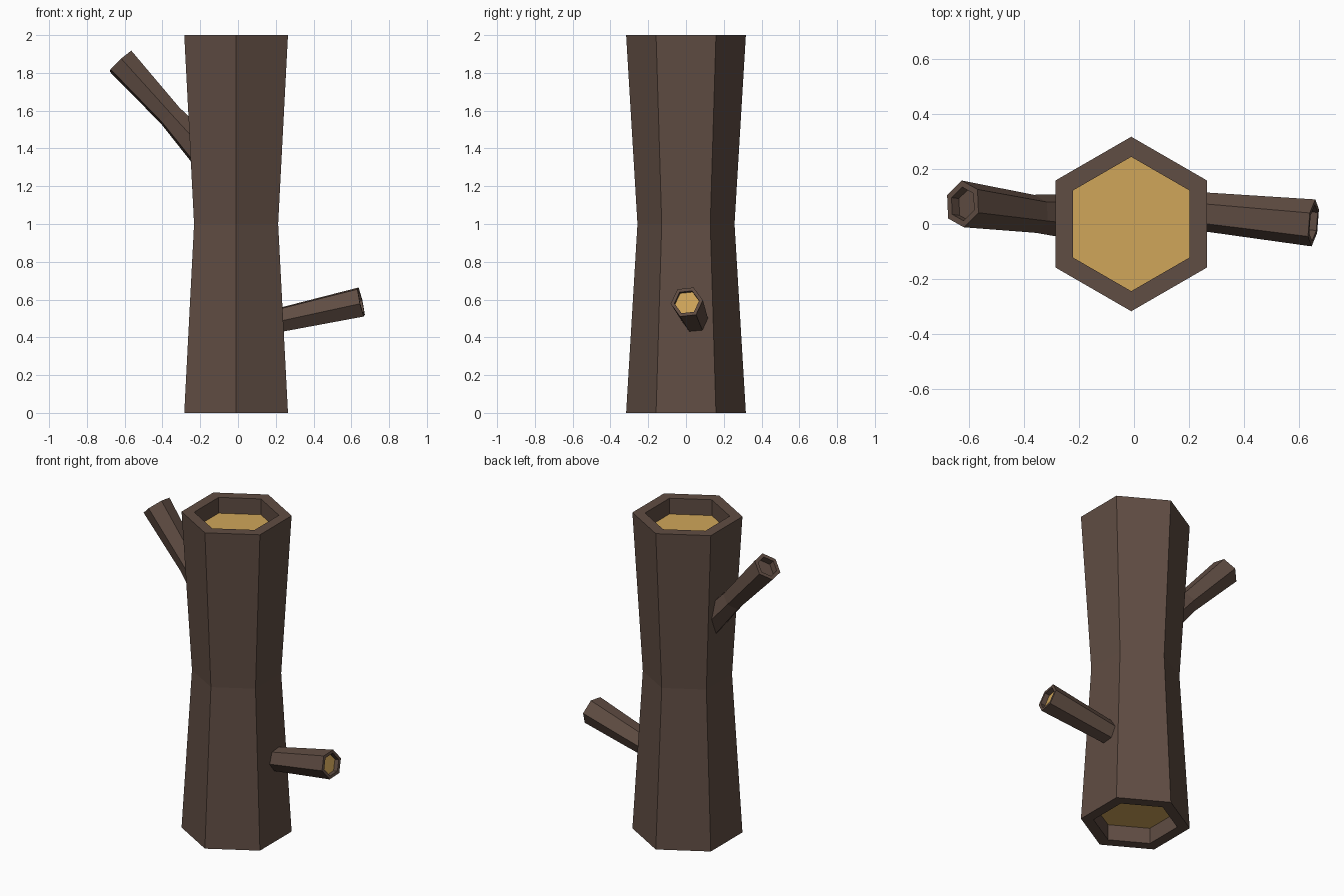
import bpy, bmesh, math
from mathutils import Vector

if "Cube" in bpy.data.objects:
    bpy.data.objects.remove(bpy.data.objects["Cube"])


def material(name, rgb):
    m = bpy.data.materials.new(name)
    m.diffuse_color = (*rgb, 1)
    m.use_nodes = True
    m.node_tree.nodes["Principled BSDF"].inputs["Base Color"].default_value = m.diffuse_color
    return m


BARK = material("dark brown bark", (0.117, 0.074, 0.056))
WOOD = material("golden cut wood", (0.63, 0.38, 0.102))


def loft(name, rings, twist=0, start_mat=0, end_mat=0):
    """Skin six-sided rings given as (centre, axis, radius), capped at both ends."""
    bm = bmesh.new()
    loops = []
    for centre, axis, radius in rings:
        a = Vector(axis).normalized()
        u = Vector((0, 1, 0))
        u = (u - a * u.dot(a)).normalized()
        v = a.cross(u)
        loop = []
        for k in range(6):
            t = math.radians(60 * k + twist)
            loop.append(bm.verts.new(Vector(centre) + radius * (u * math.cos(t) + v * math.sin(t))))
        loops.append(loop)
    for lo, hi in zip(loops, loops[1:]):
        for k in range(6):
            j = (k + 1) % 6
            bm.faces.new((lo[k], lo[j], hi[j], hi[k]))
    bm.faces.new(loops[0][::-1]).material_index = start_mat
    bm.faces.new(loops[-1]).material_index = end_mat
    bmesh.ops.recalc_face_normals(bm, faces=bm.faces)
    mesh = bpy.data.meshes.new(name)
    bm.to_mesh(mesh)
    bm.free()
    mesh.materials.append(BARK)
    mesh.materials.append(WOOD)
    obj = bpy.data.objects.new(name, mesh)
    bpy.context.collection.objects.link(obj)
    return obj


def branch(name, path, radii, inner, depth, twist, end_mat):
    """Loft along a path, finishing with a recessed cut end."""
    pts = [Vector(p) for p in path]
    rings = []
    for i, p in enumerate(pts):
        axis = pts[min(i + 1, len(pts) - 1)] - pts[max(i - 1, 0)]
        rings.append((p, axis, radii[i]))
    axis = (pts[-1] - pts[-2]).normalized()
    rings += [(pts[-1], axis, inner), (pts[-1] - axis * depth, axis, inner)]
    return loft(name, rings, twist, 0, end_mat)


# Trunk: waisted hexagon with recessed wood at both ends
profile = [(0.10, 0.244), (0, 0.244), (0, 0.317), (1, 0.257),
           (2, 0.317), (2, 0.244), (1.90, 0.244)]
loft("trunk", [((-0.01, 0, z), (0, 0, 1), r) for z, r in profile], 0, 1, 1)

# Lower right branch with a golden cut end
branch("right_branch", [(0.10, 0.06, 0.465), (0.652, 0.004, 0.587)],
       [0.065, 0.086], 0.066, 0.03, 5, 1)

# Upper left branch, bent, with a bark coloured hollow end
branch("left_branch", [(-0.14, 0.02, 1.33), (-0.36, 0.037, 1.575), (-0.622, 0.073, 1.862)],
       [0.092, 0.070, 0.086], 0.062, 0.04, 8, 0)
